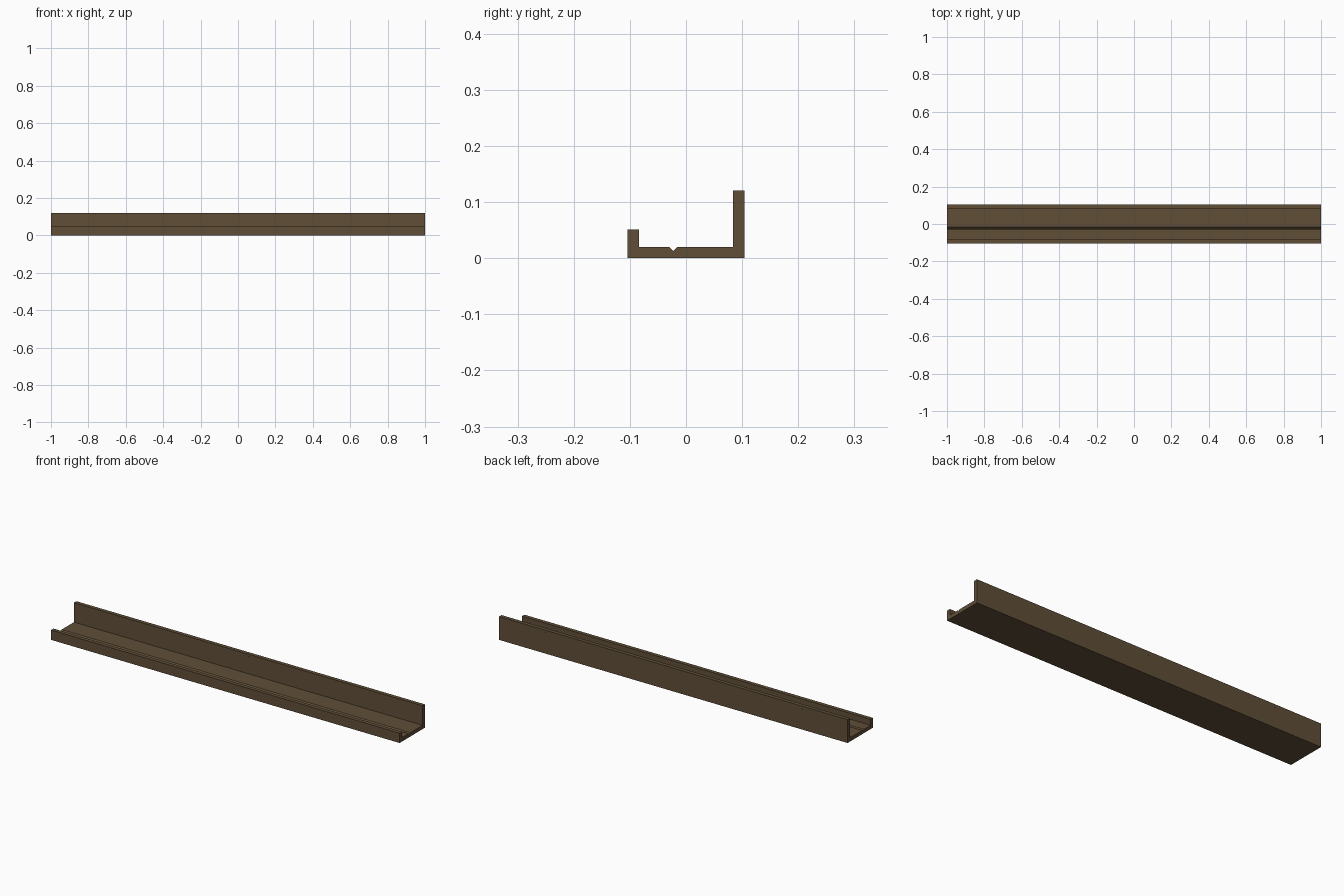
import bpy, bmesh
from mathutils import Matrix, Vector

cube = bpy.data.objects.get("Cube")
if cube:
    bpy.data.objects.remove(cube, do_unlink=True)

wood = bpy.data.materials.new("dark_brown_wood")
wood.use_nodes = True
brown = (0.115, 0.077, 0.039, 1)
wood.diffuse_color = brown
wood.node_tree.nodes["Principled BSDF"].inputs["Base Color"].default_value = brown

DEPTH, BACK, LIP, BOARD = 0.104, 0.121, 0.051, 0.02
GROOVE_Y, GROOVE_R = -0.023, 0.007


def add_object(name, bm):
    bmesh.ops.recalc_face_normals(bm, faces=bm.faces)
    mesh = bpy.data.meshes.new(name)
    bm.to_mesh(mesh)
    bm.free()
    mesh.materials.append(wood)
    obj = bpy.data.objects.new(name, mesh)
    bpy.context.collection.objects.link(obj)
    return obj


# Ledge: base with plate groove, front lip and tall back, as one long section
profile = [
    (-DEPTH, 0), (DEPTH, 0), (DEPTH, BACK), (DEPTH - BOARD, BACK),
    (DEPTH - BOARD, BOARD), (GROOVE_Y + GROOVE_R, BOARD),
    (GROOVE_Y, BOARD - GROOVE_R), (GROOVE_Y - GROOVE_R, BOARD),
    (BOARD - DEPTH, BOARD), (BOARD - DEPTH, LIP), (-DEPTH, LIP),
]
bm = bmesh.new()
end = bm.faces.new([bm.verts.new((-1, y, z)) for y, z in profile])
grown = bmesh.ops.extrude_face_region(bm, geom=[end], use_keep_orig=True)
bmesh.ops.translate(bm, vec=Vector((2, 0, 0)),
                    verts=[v for v in grown["geom"] if isinstance(v, bmesh.types.BMVert)])
add_object("ledge", bm)

# Fixing plugs through the back board, just proud of its inner face
for name, x in (("right", -0.735), ("middle", 0), ("left", 0.735)):
    bm = bmesh.new()
    place = Matrix.Translation((x, DEPTH - BOARD / 2, 0.105)) @ Matrix.Rotation(1.5708, 4, "X")
    bmesh.ops.create_cone(bm, cap_ends=True, segments=16, radius1=0.005,
                          radius2=0.005, depth=BOARD + 0.001, matrix=place)
    add_object(name + "_fixing_plug", bm)
